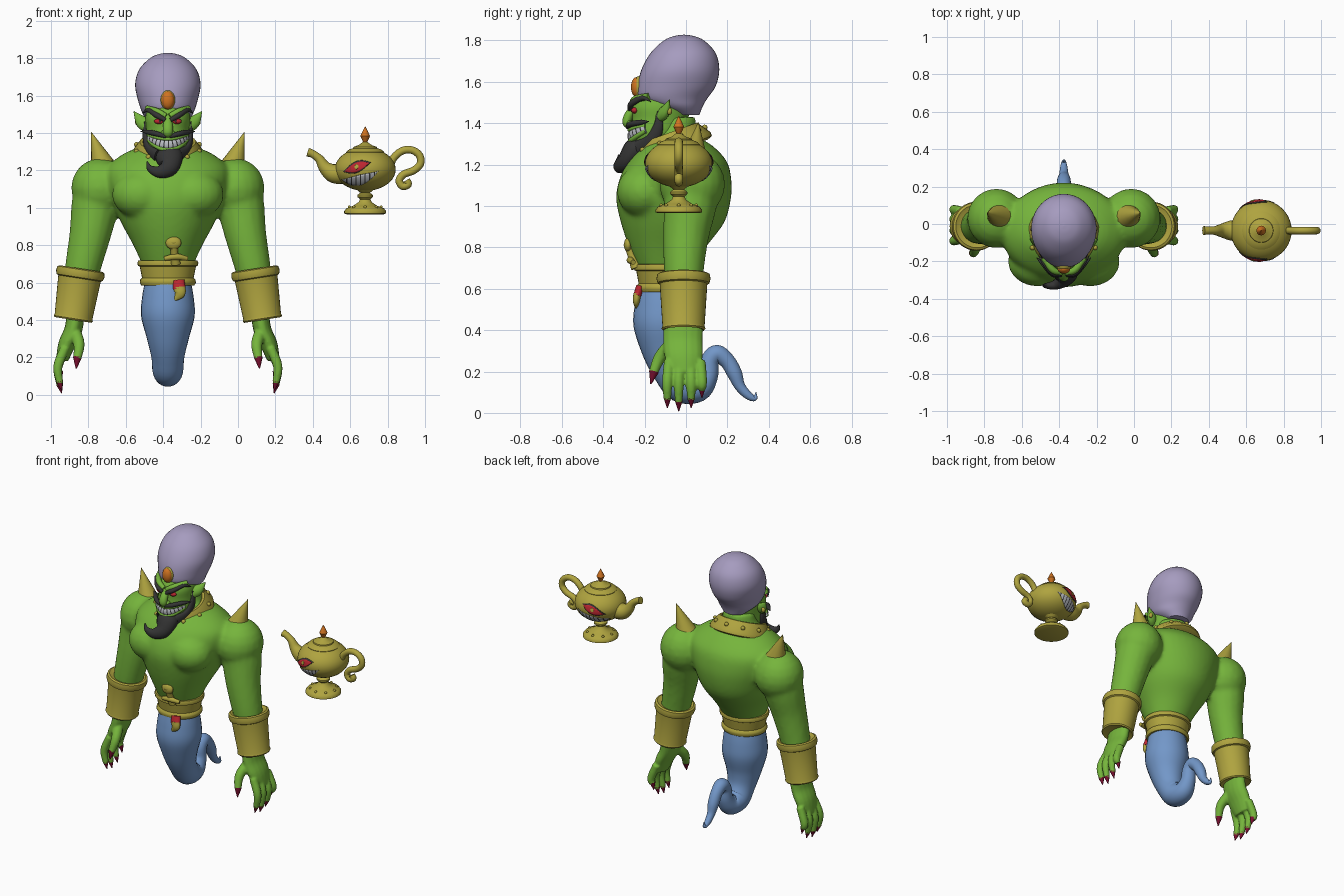
import bpy, bmesh
from math import sin, cos, pi, sqrt, radians
from mathutils import Vector, Matrix

cube = bpy.data.objects.get("Cube")
if cube:
    bpy.data.objects.remove(cube)

GX = -0.375                         # figure centre line
LAMP = Vector((0.68, -0.035, 0))    # lamp axis
X, Y, Z = Vector((1, 0, 0)), Vector((0, 1, 0)), Vector((0, 0, 1))


def material(name, *rgb):
    m = bpy.data.materials.new(name)
    m.use_nodes = True
    m.diffuse_color = (*rgb, 1)
    m.node_tree.nodes["Principled BSDF"].inputs["Base Color"].default_value = (*rgb, 1)
    return m


green = material("skin green", .18, .46, .045)
purple = material("turban lilac", .38, .33, .52)
blue = material("smoke blue", .17, .31, .58)
gold = material("gold", .43, .37, .05)
orange = material("gem orange", .62, .17, .015)
dark = material("beard charcoal", .035, .035, .035)
red = material("eye red", .5, .02, .03)
crimson = material("nail crimson", .2, .005, .03)
ivory = material("teeth ivory", .5, .52, .56)


def finish(name, bm, mats):
    bmesh.ops.recalc_face_normals(bm, faces=bm.faces)
    mesh = bpy.data.meshes.new(name)
    bm.to_mesh(mesh)
    bm.free()
    for m in mats if isinstance(mats, list) else [mats]:
        mesh.materials.append(m)
    ob = bpy.data.objects.new(name, mesh)
    bpy.context.collection.objects.link(ob)
    return ob


def grid(name, rows, mats, rule=None, closed=True):
    """Skin rows of points; a closed grid is capped at both ends."""
    bm = bmesh.new()
    vs = [[bm.verts.new(p) for p in row] for row in rows]
    n = len(rows[0])
    for i in range(len(vs) - 1):
        for j in range(n if closed else n - 1):
            k = (j + 1) % n
            f = bm.faces.new((vs[i][j], vs[i][k], vs[i + 1][k], vs[i + 1][j]))
            f.material_index = rule(i, j) if rule else 0
    if closed:
        bm.faces.new(vs[0])
        bm.faces.new(vs[-1])
    return finish(name, bm, mats)


def spline(pts, steps):
    """Catmull-Rom through tuples of any length."""
    v = [Vector(p) for p in pts]
    v = [v[0] * 2 - v[1]] + v + [v[-1] * 2 - v[-2]]
    out = []
    for a, b, c, d in zip(v, v[1:], v[2:], v[3:]):
        for k in range(steps):
            t = k / steps
            out.append((b * 2 + (c - a) * t + (a * 2 - b * 5 + c * 4 - d) * t * t
                        + (b * 3 - a - c * 3 + d) * t ** 3) / 2)
    return out + [v[-2]]


def tube(name, pts, mats, ref=Y, flat=1, side=1, ox=GX, seg=16, steps=5, rule=None):
    """Sweep an ellipse along (x, y, z, radius); flat scales it along ref."""
    path = spline([(p[0] * side + ox, *p[1:]) for p in pts], steps)
    rows = []
    for i, p in enumerate(path):
        t = (path[min(i + 1, len(path) - 1)] - path[max(i - 1, 0)]).to_3d()
        a = t.cross(ref).normalized()
        b = a.cross(t).normalized() * flat
        r = max(p[3], .001)
        rows.append([p.to_3d() + (a * cos(w) + b * sin(w)) * r
                     for w in (2 * pi * k / seg for k in range(seg))])
    return grid(name, rows, mats, rule)


def loft(name, rings, mat, seg=40):
    """Stack horizontal ellipses given as (z, y centre, x radius, y radius)."""
    return grid(name, [[(GX + r[2] * cos(w), r[1] + r[3] * sin(w), r[0])
                        for w in (2 * pi * k / seg for k in range(seg))]
                       for r in spline(rings, 4)], mat)


def lathe(name, profile, mat, loc, rot=(0, 0, 0), sy=1, seg=36):
    ob = grid(name, [[(r * cos(w), r * sy * sin(w), z)
                      for w in (2 * pi * k / seg for k in range(seg))]
                     for r, z in profile], mat)
    ob.location, ob.rotation_euler = loc, rot
    return ob


def ball(name, loc, size, mat, seg=20):
    bm = bmesh.new()
    bmesh.ops.create_uvsphere(bm, u_segments=seg, v_segments=seg // 2, radius=1,
                              matrix=Matrix.LocRotScale(Vector(loc), None, Vector(size)))
    return finish(name, bm, mat)


def fuse(name, obs, voxel, rounds):
    """Join overlapping volumes into one smooth skin."""
    with bpy.context.temp_override(active_object=obs[0], object=obs[0],
                                   selected_objects=obs, selected_editable_objects=obs):
        bpy.ops.object.join()
    obs[0].name = name
    m = obs[0].modifiers.new("skin", "REMESH")
    m.mode, m.voxel_size, m.use_smooth_shade = "VOXEL", voxel, True
    m = obs[0].modifiers.new("soften", "SMOOTH")
    m.factor, m.iterations = .5, rounds


# Torso, chest, shoulders and arms as one skin
body = [loft("torso", [(.68, -.105, .13, .12), (.8, -.09, .185, .185), (.92, -.065, .25, .25),
                       (1.04, -.06, .3, .278), (1.14, -.05, .33, .268), (1.22, -.04, .32, .235),
                       (1.29, -.04, .235, .17), (1.34, -.05, .13, .11), (1.43, -.05, .1, .095)], green)]
for s in (-1, 1):
    body.append(ball("chest", (GX + s * .14, -.2, 1.07), (.16, .135, .13), green))
    body.append(ball("shoulder", (GX + s * .36, .03, 1.105), (.158, .16, .16), green))
    body.append(tube("arm", [(.36, .03, 1.13, .14), (.39, .02, 1, .128), (.415, 0, .86, .112),
                             (.45, -.01, .7, .098), (.48, -.01, .55, .085)], green, side=s))
fuse("upper_body", body, .014, 6)

# Hands, nails, cuffs and shoulder spikes
for s, tag in ((1, "left"), (-1, "right")):
    hand = [tube("palm", [(.49, -.01, .46, .048), (.505, -.015, .35, .048),
                          (.54, -.01, .27, .046), (.565, -.005, .19, .034)], green, flat=2, side=s)]
    for y, tip in ((-.09, .06), (-.035, .045), (.025, .06), (.077, .11)):
        hand.append(tube("finger", [(.55, y * .9, .25, .026), (.588, y, .15, .025),
                                    (.577, y, tip, .018)], green, side=s))
        tube(tag + "_nail", [(.579, y, tip + .012, .019), (.568, y, tip - .037, .002)],
             crimson, side=s, seg=10)
    hand.append(tube("thumb", [(.5, -.06, .34, .035), (.475, -.125, .27, .03),
                               (.485, -.16, .19, .022)], green, ref=X, side=s))
    tube(tag + "_thumb_nail", [(.484, -.155, .2, .024), (.49, -.17, .14, .003)],
         crimson, ref=X, side=s, seg=10)
    fuse(tag + "_hand", hand, .007, 3)
    lathe(tag + "_cuff", [(.07, .01), (.1, 0), (.106, .008), (.102, .02), (.115, .225), (.125, .23),
                          (.131, .25), (.127, .272), (.115, .278), (.085, .265)],
          gold, (GX + s * .507, -.012, .4), (0, -s * .155, 0))
    tube(tag + "_shoulder_spike", [(.345, .04, 1.22, .068), (.41, .06, 1.405, .001)], gold, side=s)

# Smoke tail
tube("smoke_tail", [(0, -.11, .62, .12), (0, -.11, .52, .138), (0, -.11, .42, .143), (0, -.1, .3, .112),
                    (0, -.07, .2, .088), (0, -.02, .13, .082), (0, .06, .12, .066), (0, .105, .18, .05),
                    (0, .115, .25, .045), (0, .15, .285, .044), (0, .2, .25, .038), (0, .235, .19, .036),
                    (0, .26, .13, .026), (0, .3, .085, .02), (0, .333, .07, .012), (0, .338, .1, .002)],
     blue, ref=X, seg=28)

# Belt and dagger
lathe("belt", [(.12, .59), (.142, .585), (.15, .6), (.148, .615), (.138, .625), (.15, .685), (.16, .69),
               (.163, .705), (.158, .718), (.13, .72)], gold, (GX, -.105, 0), sy=.9)
ball("dagger_pommel", (GX + .03, -.28, .812), (.042, .02, .035), gold)
tube("dagger_grip", [(.03, -.278, .82, .025), (.035, -.262, .76, .02), (.042, -.24, .7, .026)], gold)
tube("dagger_guard", [(-.018, -.262, .728, .012), (.045, -.27, .738, .017), (.105, -.255, .728, .012)],
     gold, ref=Z)
tube("sheath_band", [(.055, -.222, .61, .033), (.062, -.235, .565, .034)], red, flat=.6)
tube("sheath", [(.062, -.235, .575, .032), (.064, -.24, .54, .028), (.035, -.24, .505, .006)], gold, flat=.6)

# Collar with studs, tilted down at the front
tilt = Matrix.Translation((GX, -.07, 1.305)) @ Matrix.Rotation(radians(20), 4, "X")
lathe("collar", [(.12, .03), (.135, .05), (.15, .05), (.195, -.015), (.195, -.035), (.17, -.045)],
      gold, tilt.translation, (radians(20), 0, 0))
for k in range(10):
    a = 2 * pi * (k + .5) / 10
    ball("collar_stud", tilt @ Vector((.176 * cos(a), .176 * sin(a), .015)), (.014,) * 3, gold, 12)

# Head and turban
loft("head", [(1.26, -.17, .04, .05), (1.3, -.155, .085, .1), (1.35, -.14, .112, .125),
              (1.42, -.125, .115, .135), (1.48, -.12, .12, .14), (1.54, -.1, .11, .13)], green)
loft("turban", [(1.44, .005, .075, .06), (1.48, -.04, .122, .12), (1.52, -.062, .142, .165),
                (1.58, -.045, .161, .189), (1.66, -.027, .175, .188), (1.74, -.014, .153, .157),
                (1.8, -.01, .095, .097), (1.822, -.01, .045, .045), (1.828, -.01, .002, .002)], purple)
ball("turban_gem", (GX, -.24, 1.575), (.034, .026, .048), orange)
ball("gem_setting", (GX, -.228, 1.575), (.039, .026, .053), gold)
tube("nose", [(0, -.25, 1.48, .016), (0, -.278, 1.435, .022), (0, -.285, 1.4, .021),
              (0, -.265, 1.385, .012)], green, ref=X, flat=1.2)


def jaw(lift, r):
    """Points along the grin, rising toward the cheeks."""
    return [(.112 * sin(a), -.142 - .13 * cos(a), 1.338 + lift * cos(a) + .045 * sin(a) ** 2, r)
            for a in (k * .19 for k in range(-6, 7))]


tube("teeth", jaw(0, .011), [ivory, dark], ref=Z, flat=2.2, steps=4, rule=lambda i, j: int(i % 4 == 0))
tube("upper_lip", jaw(.03, .011), green, ref=Z, steps=2)
tube("lower_lip", jaw(-.028, .012), green, ref=Z, steps=2)

for s in (-1, 1):
    ball("eye", (GX + s * .046, -.248, 1.462), (.028, .016, .015), red)
    ball("pupil", (GX + s * .042, -.262, 1.462), (.006, .004, .007), dark, 10)
    ball("nostril", (GX + s * .022, -.268, 1.4), (.016, .02, .014), green, 12)
    tube("eyebrow", [(.014, -.272, 1.468, .011), (.06, -.262, 1.495, .015), (.105, -.21, 1.522, .012),
                     (.135, -.17, 1.505, .002)], dark, ref=Z, side=s)
    tube("brow_ridge", [(.01, -.262, 1.49, .014), (.06, -.245, 1.515, .018), (.11, -.18, 1.53, .016)],
         green, ref=Z, side=s)
    tube("moustache", [(.008, -.282, 1.38, .009), (.06, -.268, 1.395, .014), (.11, -.215, 1.405, .012),
                       (.145, -.18, 1.408, .002)], dark, ref=Z, side=s)
    tube("sideburn", [(.122, -.13, 1.46, .008), (.12, -.135, 1.38, .025), (.1, -.17, 1.31, .035),
                      (.05, -.235, 1.27, .045)], dark, ref=X, flat=.6, side=s)
    tube("ear", [(.1, -.13, 1.43, .032), (.14, -.1, 1.46, .034), (.182, -.08, 1.515, .002)],
         green, flat=.7, side=s)
    ball("earring", (GX + s * .163, -.08, 1.458), (.013, .013, .018), gold, 12)

tube("goatee", [(0, -.215, 1.31, .06), (.008, -.25, 1.265, .073), (.005, -.295, 1.215, .05),
                (-.045, -.325, 1.192, .033), (-.095, -.33, 1.21, .018), (-.112, -.325, 1.248, .003)],
     dark, flat=.8)

# Lamp body, foot, lid, finial
RX, RZ, CZ = .163, .115, 1.205
ball("lamp_body", LAMP + Z * CZ, (RX, RX, RZ), gold, 40)
lathe("lamp_foot", [(.1, .965), (.112, .97), (.112, .982), (.1, .997), (.065, 1.01), (.035, 1.03),
                    (.028, 1.045), (.042, 1.058), (.042, 1.068), (.026, 1.08), (.05, 1.1)], gold, LAMP)
lathe("lamp_lid", [(.1, 1.29), (.102, 1.298), (.085, 1.312), (.065, 1.318), (.063, 1.325),
                   (.035, 1.335), (.014, 1.35), (.002, 1.355)], gold, LAMP)
lathe("lamp_finial", [(.006, 1.345), (.013, 1.355), (.026, 1.383), (.012, 1.413), (.001, 1.435)],
      orange, LAMP, seg=12)
for k in range(8):
    a = 2 * pi * k / 8
    ball("foot_stud", LAMP + Vector((.085 * cos(a), .085 * sin(a), 1.003)), (.009,) * 3, gold, 10)

# Lamp spout and curled handle
y = LAMP.y
tube("lamp_spout", [(x, y, z, r) for x, z, r in (
    (.57, 1.185, .06), (.51, 1.185, .052), (.465, 1.215, .035), (.435, 1.26, .024),
    (.4, 1.287, .021), (.372, 1.297, .024))], gold, ox=0)
tube("lamp_handle", [(x, y, z, .02) for x, z in (
    (.81, 1.22), (.835, 1.27), (.88, 1.305), (.93, 1.308), (.97, 1.28), (.975, 1.235), (.94, 1.2),
    (.885, 1.178), (.862, 1.145), (.88, 1.115), (.91, 1.125), (.9, 1.147))], gold, ox=0)


def patch(name, start, end, bow, h, side, lift, mats, rule=None, n=33):
    """Thin lens-shaped plate that follows the lamp body."""
    rows = []
    for i in range(n):
        t = i / (n - 1)
        dx = start[0] + (end[0] - start[0]) * t
        mid = start[1] + (end[1] - start[1]) * t + bow * 4 * t * (1 - t)
        row = []
        for k in range(-3, 4):
            dz = mid + k / 3 * h * sin(pi * t)
            depth = RX * sqrt(max(0, 1 - (dx / RX) ** 2 - (dz / RZ) ** 2))
            row.append(LAMP + Vector((dx, side * (depth + lift), CZ + dz)))
        rows.append(row)
    ob = grid(name, rows, mats, rule, closed=False)
    m = ob.modifiers.new("thickness", "SOLIDIFY")
    m.thickness, m.offset = .004, 0


# Painted lamp face on both sides
for s in (-1, 1):
    patch("lamp_eye_rim", (-.118, -.012), (.03, .038), 0, .031, s, .001, dark)
    patch("lamp_eye", (-.11, -.01), (.022, .034), 0, .025, s, .003, red)
    patch("lamp_pupil", (-.058, .012), (-.034, .016), 0, .014, s, .005, gold, n=9)
    patch("lamp_grin", (-.125, -.055), (.07, -.01), -.024, .027, s, .002, [ivory, dark],
          lambda i, j: int(i % 4 == 0 or j in (-1,)))

# Smooth shading with crisp edges
bpy.ops.object.select_all(action="DESELECT")
for ob in bpy.context.scene.objects:
    if ob.type == "MESH":
        ob.select_set(True)
        bpy.context.view_layer.objects.active = ob
bpy.ops.object.shade_smooth_by_angle(angle=radians(40))
